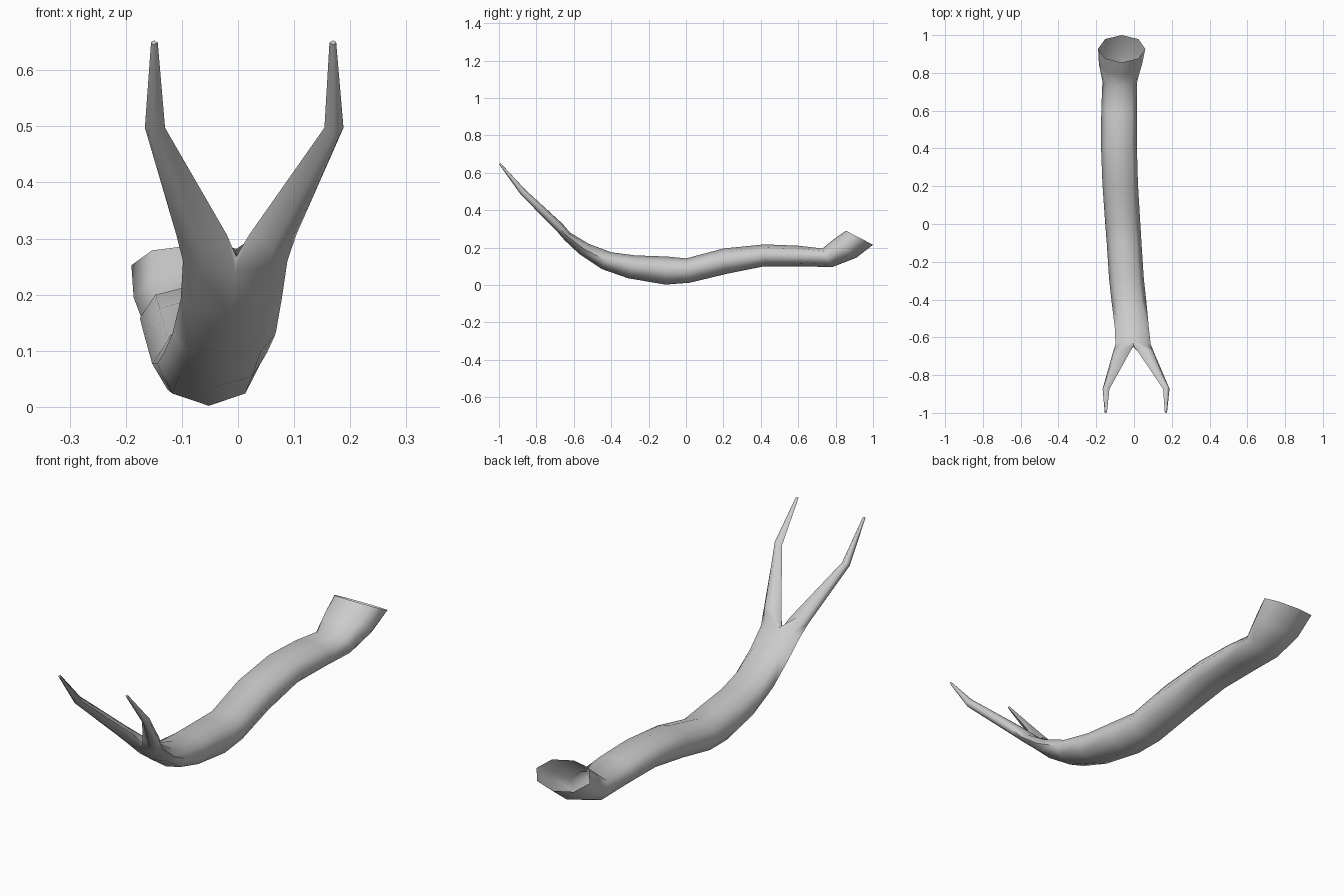
import bpy, bmesh, math
from mathutils import Vector

if "Cube" in bpy.data.objects:
    bpy.data.objects.remove(bpy.data.objects["Cube"])

bm = bmesh.new()

def ring(yt, zt, yb, zb, xc, hw, angles):
    """Oval loop spanned by a top point, a bottom point and a half width."""
    top, bot = Vector((xc, yt, zt)), Vector((xc, yb, zb))
    mid, up = (top + bot) / 2, (top - bot) / 2
    return [bm.verts.new(mid + up * math.sin(math.radians(a))
                         + Vector((hw * math.cos(math.radians(a)), 0, 0))) for a in angles]

def bridge(a, b):
    n = len(a)
    for i in range(n):
        j = (i + 1) % n
        bm.faces.new((a[i], a[j], b[j], b[i]))

# Body: flared open mouth, neck, wavy tube, flattened fork base
OCT = [90 - 45 * i for i in range(8)]
BODY = [(.855, .29, 1.0, .215, -.065, .125),
        (.79, .245, .91, .145, -.071, .115),
        (.73, .195, .78, .095, -.075, .092),
        (.60, .21, .62, .10, -.078, .095),
        (.42, .217, .42, .10, -.08, .095),
        (.20, .195, .22, .06, -.073, .094),
        (.0, .142, .02, .012, -.06, .093),
        (-.10, .152, -.11, .002, -.052, .092),
        (-.27, .158, -.31, .036, -.04, .092),
        (-.40, .175, -.45, .085, -.025, .092),
        (-.52, .22, -.57, .165, -.012, .09),
        (-.62, .28, -.65, .24, -.005, .093)]
loops = [ring(*r, OCT) for r in BODY]
for a, b in zip(loops, loops[1:]):
    bridge(a, b)

# Two prongs growing from the halves of the last loop
end = loops[-1]
crotch = bm.verts.new((-.003, -.645, .268))
PRONGS = {1: [(.062, .042), (.171, .017), (.169, .006)],
          -1: [(-.065, .045), (-.148, .018), (-.149, .006)]}
SPINE = [(-.66, .327, -.69, .287), (-.86, .51, -.885, .485), (-.993, .653, -1.0, .646)]
for side, xs in PRONGS.items():
    hexa = [90, 45, 0, -45, -90, 180]
    root = end[:5] + [crotch]
    if side < 0:
        hexa = [180 - a for a in hexa]
        root = [end[0], end[7], end[6], end[5], end[4], crotch]
    for s, (x, w) in zip(SPINE, xs):
        nxt = ring(*s, x, w, hexa)
        bridge(root, nxt)
        root = nxt
    bm.faces.new(root)

bmesh.ops.recalc_face_normals(bm, faces=bm.faces)
mesh = bpy.data.meshes.new("forked_tube")
bm.to_mesh(mesh)
bm.free()
obj = bpy.data.objects.new("forked_tube", mesh)
bpy.context.collection.objects.link(obj)
bpy.context.view_layer.objects.active = obj
obj.select_set(True)
bpy.ops.object.shade_smooth_by_angle(angle=math.radians(75))
